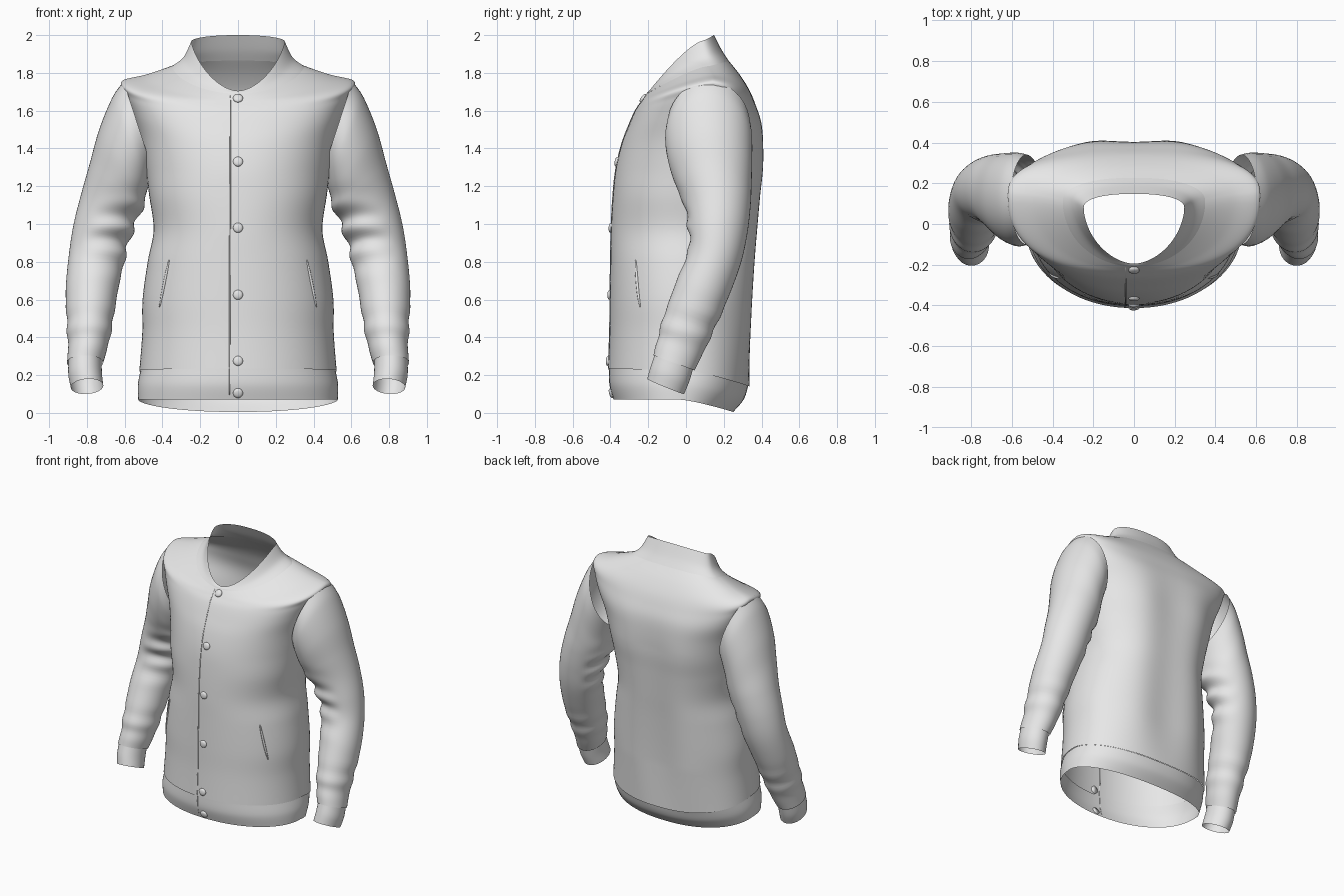
import bpy, bmesh, math
from mathutils import Vector
from mathutils.bvhtree import BVHTree

old = bpy.data.objects.get("Cube")
if old:
    bpy.data.objects.remove(old, do_unlink=True)

GREY = (0.8, 0.8, 0.8, 1)
cloth = bpy.data.materials.new("light grey cloth")
cloth.use_nodes = True
cloth.diffuse_color = GREY
cloth.node_tree.nodes["Principled BSDF"].inputs["Base Color"].default_value = GREY


def spline(rows, steps):
    """Smoothly interpolate rows of numbers."""
    out = []
    last = len(rows) - 1
    for i in range(last):
        a, b = rows[max(i - 1, 0)], rows[i]
        c, d = rows[i + 1], rows[min(i + 2, last)]
        for k in range(steps):
            t = k / steps
            out.append([q + t * (r - p) / 2 + t * t * (p - 2.5 * q + 2 * r - s / 2)
                        + t ** 3 * (s - p + 3 * (q - r)) / 2
                        for p, q, r, s in zip(a, b, c, d)])
    return out + [rows[last]]


def loft(name, rings, capped=False):
    """Skin a list of closed rings into a smooth open tube."""
    bm = bmesh.new()
    loops = [[bm.verts.new(p) for p in ring] for ring in rings]
    n = len(loops[0])
    for low, high in zip(loops, loops[1:]):
        for j in range(n):
            k = (j + 1) % n
            bm.faces.new((low[j], low[k], high[k], high[j]))
    if capped:
        bm.faces.new(loops[0])
        bm.faces.new(loops[-1])
    bmesh.ops.recalc_face_normals(bm, faces=bm.faces)
    mesh = bpy.data.meshes.new(name)
    bm.to_mesh(mesh)
    bm.free()
    mesh.shade_smooth()
    mesh.materials.append(cloth)
    obj = bpy.data.objects.new(name, mesh)
    bpy.context.collection.objects.link(obj)
    return obj


def power(v, e):
    return math.copysign(abs(v) ** e, v)


def torso_ring(row, n=96):
    """Ring with its own front, side and back depths and heights."""
    z, w, yc, yf, zf, yb, zb, nf, nb = row
    ring = []
    for j in range(n):
        a = math.tau * j / n
        c, s = math.cos(a), math.sin(a)
        e, depth, zend = (nb, yb - yc, zb) if s > 0 else (nf, yc - yf, zf)
        x = w * power(c, 2 / e)
        sy = power(s, 2 / e)
        y = yc + depth * sy
        # shallow flutes down the back
        if s > 0:
            fade = max(0, min(1, (1.75 - z) / 0.4)) * max(0, min(1, (z - 0.2) / 0.3))
            y -= 0.012 * fade * s * math.cos(12 * x)
        ring.append((x, y, z + (zend - z) * abs(sy) ** 1.3))
    return ring


# Torso: side z, half width, centre y, front y, z, back y, z, roundness
body_rows = [
    (.225, .522, 0, -.413, .235, .337, .14, 2.1, 2.3),
    (.42, .507, 0, -.405, .43, .345, .37, 2.1, 2.4),
    (.6, .505, 0, -.403, .6, .355, .58, 2.1, 2.4),
    (.8, .478, 0, -.4, .8, .37, .8, 2.1, 2.4),
    (.97, .447, .01, -.397, .97, .385, .97, 2.1, 2.4),
    (1.15, .47, .03, -.387, 1.15, .4, 1.15, 2.2, 2.4),
    (1.3, .49, .06, -.372, 1.29, .412, 1.29, 2.2, 2.5),
    (1.46, .52, .1, -.342, 1.42, .412, 1.43, 2.3, 2.5),
    (1.6, .565, .13, -.305, 1.52, .4, 1.54, 2.4, 2.6),
    (1.7, .603, .14, -.27, 1.6, .37, 1.63, 2.4, 2.6),
    (1.758, .613, .14, -.24, 1.645, .335, 1.71, 2.4, 2.6),
    (1.79, .49, .13, -.222, 1.67, .285, 1.79, 2.2, 2.4),
    (1.835, .35, .11, -.207, 1.69, .225, 1.865, 2, 2.3),
]
body = loft("jacket_body", [torso_ring(r) for r in spline(body_rows, 7)])

# Hem band and collar
hem_rows = [
    (.07, .528, -.03, -.383, .07, .25, .005, 2.1, 2.2),
    (.15, .53, -.015, -.405, .15, .305, .07, 2.1, 2.2),
    (.228, .515, 0, -.406, .238, .33, .143, 2.1, 2.3),
]
loft("hem_band", [torso_ring(r) for r in spline(hem_rows, 6)])
collar_rows = [
    (1.833, .352, .11, -.209, 1.69, .227, 1.863, 2, 2.3),
    (1.88, .29, .1, -.205, 1.697, .19, 1.92, 1.9, 2.3),
    (1.968, .247, .08, -.195, 1.705, .148, 2.0, 1.8, 2.3),
]
loft("collar", [torso_ring(r) for r in spline(collar_rows, 6)])


# Sleeves: outer x, z, inner x, z, front y, back y, back rise
sleeve_rows = [
    (.605, 1.755, .45, 1.28, -.1, .34, 0),
    (.665, 1.67, .47, 1.22, -.11, .35, 0),
    (.735, 1.5, .485, 1.16, -.09, .35, 0),
    (.785, 1.32, .5, 1.09, -.05, .347, 0),
    (.83, 1.16, .53, 1.03, -.008, .342, 0),
    (.87, 1.0, .57, .93, .012, .325, -.03),
    (.895, .84, .6, .81, .012, .29, -.07),
    (.912, .65, .635, .65, -.05, .22, -.1),
    (.906, .47, .665, .47, -.115, .14, -.1),
    (.9, .35, .69, .35, -.15, .085, -.09),
    (.905, .265, .715, .265, -.172, .045, -.08),
]
cuff_rows = [
    (.898, .272, .722, .272, -.164, .037, -.08),
    (.898, .2, .72, .205, -.188, .016, -.08),
    (.885, .135, .713, .145, -.205, -.01, -.08),
]


def sleeve_ring(row, side, n=48):
    ox, oz, ix, iz, yf, yb, rise = row
    ring = []
    for j in range(n):
        a = math.tau * j / n
        c, s = math.cos(a), math.sin(a)
        z = (oz + iz) / 2 + c * (oz - iz) / 2 + s * rise / 2
        # creases gathered on the inside of the elbow and above the cuff
        fold = 0.014 * math.exp(-((z - .95) / .16) ** 2) * max(0, -c - s * .6)
        fold += 0.006 * math.exp(-((z - .45) / .1) ** 2)
        k = 1 + fold * math.sin(z * 48 + 2 * s) / 0.16
        x = (ox + ix) / 2 + k * c * (ox - ix) / 2
        y = (yf + yb) / 2 + k * s * (yb - yf) / 2
        ring.append((side * x, y, z))
    return ring


for side, label in ((1, "left"), (-1, "right")):
    loft(label + "_sleeve", [sleeve_ring(r, side) for r in spline(sleeve_rows, 8)])
    loft(label + "_cuff", [sleeve_ring(r, side) for r in spline(cuff_rows, 5)])

# Find points on the front of the cloth
trees = []
for name in ("jacket_body", "hem_band", "collar"):
    m = bpy.data.objects[name].data
    trees.append(BVHTree.FromPolygons([v.co for v in m.vertices],
                                      [p.vertices for p in m.polygons]))


def on_front(x, z):
    hits = [t.ray_cast(Vector((x, -2, z)), Vector((0, 1, 0))) for t in trees]
    hits = [h for h in hits if h[0] is not None]
    return min(hits, key=lambda h: h[0].y)


def seam(name, start, end, radius, steps=24):
    """Thin piping that follows the front surface."""
    rings = []
    for i in range(steps + 1):
        t = i / steps
        p = on_front(start[0] + t * (end[0] - start[0]),
                     start[1] + t * (end[1] - start[1]))[0]
        r = radius * (0.3 + 0.7 * math.sin(math.pi * t) ** 0.5) if 0 < t < 1 else radius * 0.3
        rings.append([p + Vector((r * math.cos(a), r * math.sin(a), 0))
                      for a in (math.tau * j / 8 for j in range(8))])
    loft(name, rings, capped=True)


# Front opening and pocket slits
seam("placket_edge", (-.045, .09), (-.04, 1.68), .004, 60)
for side, label in ((1, "left"), (-1, "right")):
    seam(label + "_pocket_welt", (side * .415, .56), (side * .365, .81), .008)

# Domed snap buttons down the front
for i, z in enumerate((.105, .275, .625, .98, 1.33, 1.665)):
    point, normal, _, _ = on_front(0, z)
    if normal.y > 0:
        normal = -normal
    turn = normal.to_track_quat("Z", "Y")
    rings = []
    for r, h in ((.026, -.004), (.026, .004), (.022, .009), (.014, .012), (.004, .013)):
        rings.append([point + turn @ Vector((r * math.cos(a), r * math.sin(a), h))
                      for a in (math.tau * j / 20 for j in range(20))])
    loft("snap_button_%d" % (i + 1), rings, capped=True)
